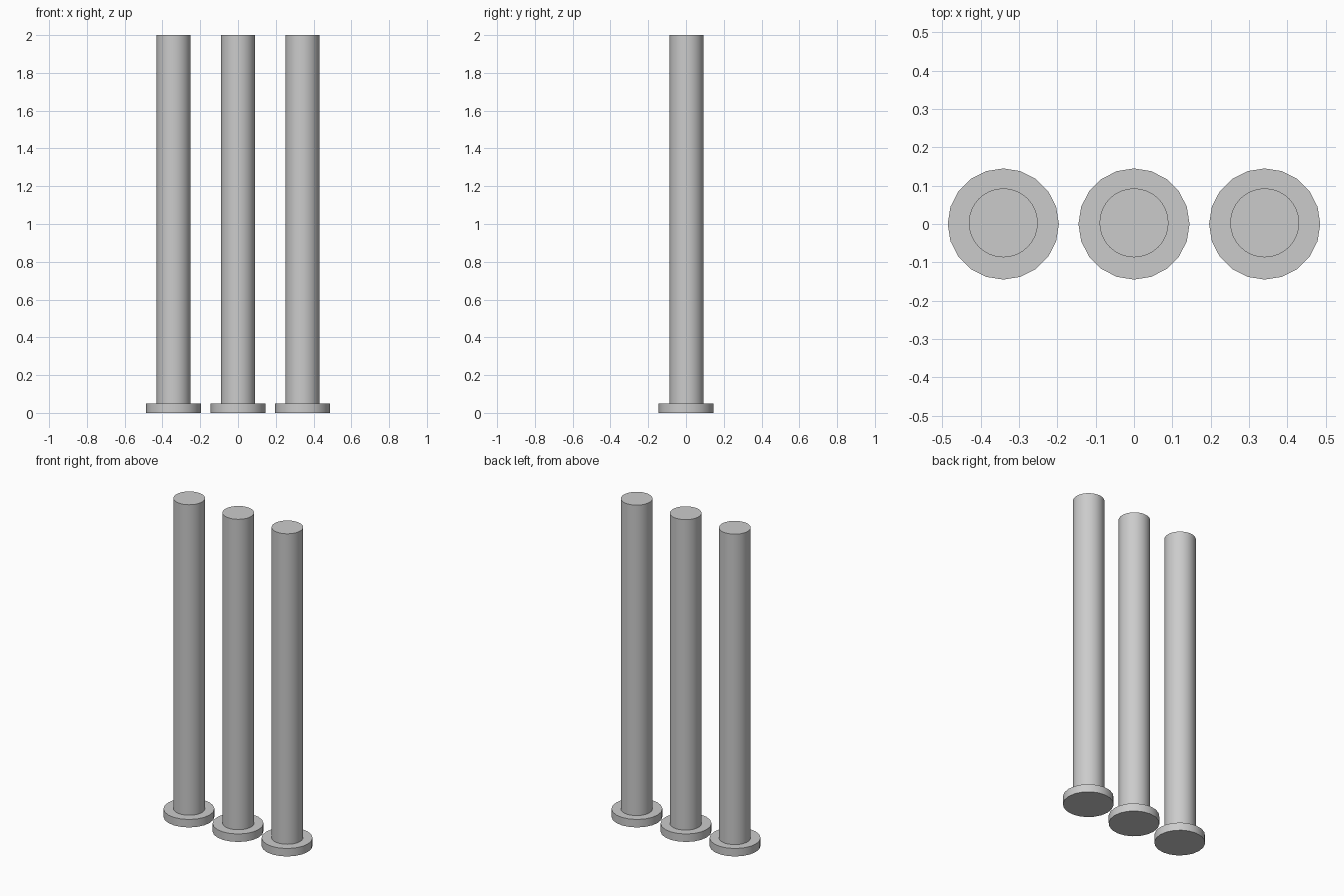
import bpy
import math

cube = bpy.data.objects.get("Cube")
if cube:
    bpy.data.objects.remove(cube, do_unlink=True)

# Single grey finish
grey = bpy.data.materials.new("plain_grey")
grey.use_nodes = True
colour = (0.6, 0.6, 0.6, 1)
grey.diffuse_color = colour
grey.node_tree.nodes["Principled BSDF"].inputs["Base Color"].default_value = colour


def cylinder(name, sides, radius, bottom, top, x, y=0.0):
    bpy.ops.mesh.primitive_cylinder_add(
        vertices=sides, radius=radius, depth=top - bottom,
        location=(x, y, (top + bottom) / 2))
    obj = bpy.context.object
    obj.name = name
    obj.data.materials.append(grey)
    bpy.ops.object.shade_smooth_by_angle(angle=math.radians(30))
    return obj


# Three posts in a row, each a tall shaft on a low disc foot
for side, x in (("right", -0.341), ("middle", 0.0), ("left", 0.341)):
    cylinder(side + "_foot", 20, 0.145, 0.0, 0.05, x)
    cylinder(side + "_shaft", 32, 0.09, 0.05, 2.0, x, 0.003)
